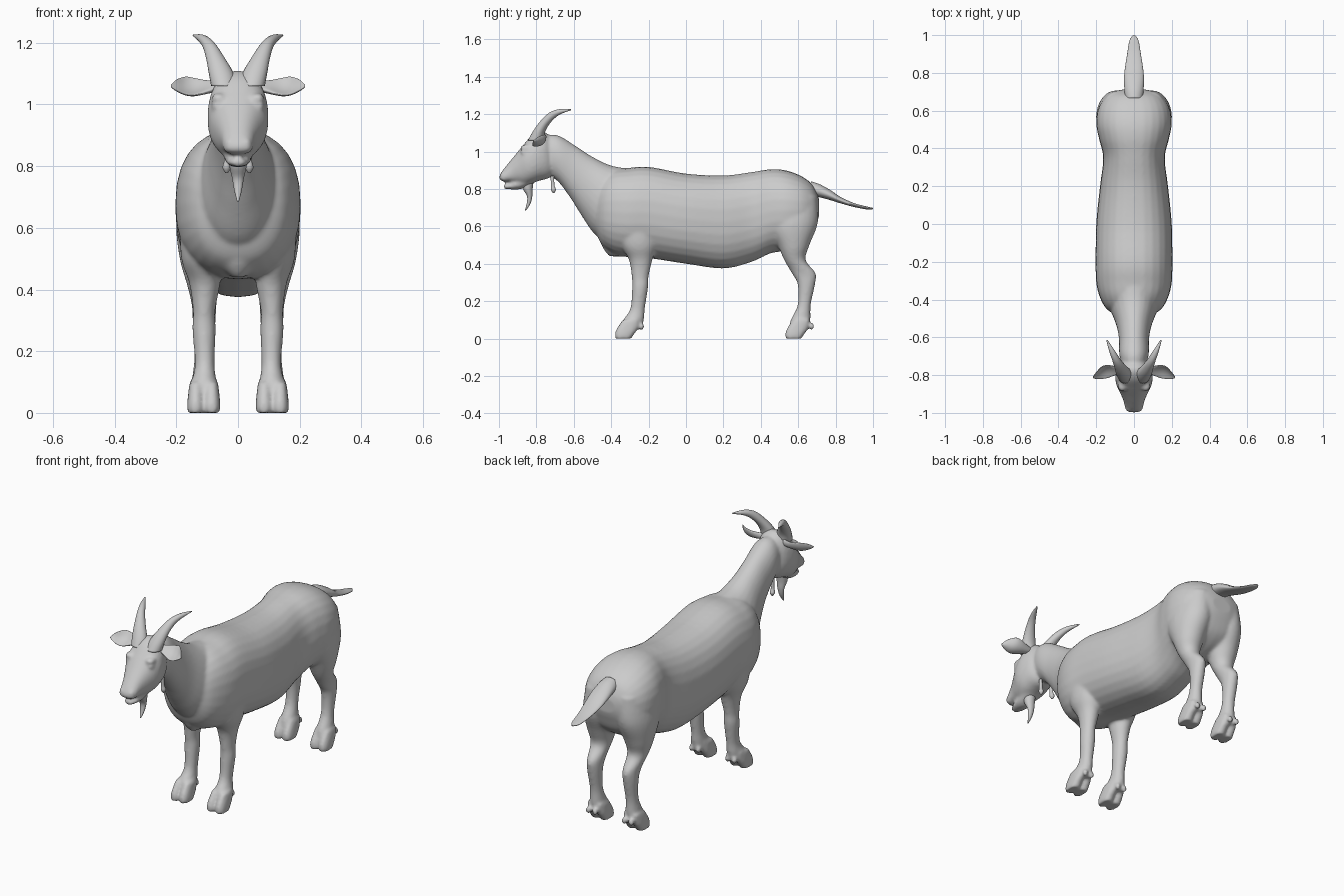
import bpy, bmesh, math
from mathutils import Vector


def spline(rows, steps=5):
    # Catmull-Rom interpolation through rows of numbers
    out = []
    for i in range(len(rows) - 1):
        a, b, c, d = (rows[max(0, min(len(rows) - 1, i + k))] for k in (-1, 0, 1, 2))
        for s in range(steps):
            t = s / steps
            out.append([0.5 * (2 * q + (r - p) * t + (2 * p - 5 * q + 4 * r - v) * t * t
                               + (3 * q - p - 3 * r + v) * t ** 3)
                        for p, q, r, v in zip(a, b, c, d)])
    return out + [list(rows[-1])]


def loft(name, rows, side=(1, 0, 0), power=2.0, cup=0.0, mirror=1, n=28):
    # row = x, half width, then the two silhouette points (y, z), (y, z)
    bm = bmesh.new()
    side = Vector(side)
    rings = []
    for x, w, y1, z1, y2, z2 in spline(rows):
        mid = Vector((x, (y1 + y2) / 2, (z1 + z2) / 2))
        up = Vector((0, (y2 - y1) / 2, (z2 - z1) / 2))
        w = max(w, 0.001)
        ring = []
        for k in range(n):
            a = 2 * math.pi * k / n
            c, s = math.cos(a), math.sin(a)
            c = math.copysign(abs(c) ** (2 / power), c)
            s = math.copysign(abs(s) ** (2 / power), s)
            p = mid + up * s + side * (c * w + cup * up.length * (1 - s * s))
            p.x *= mirror
            ring.append(bm.verts.new(p))
        rings.append(ring)
    for r0, r1 in zip(rings, rings[1:]):
        for k in range(n):
            j = (k + 1) % n
            bm.faces.new((r0[k], r0[j], r1[j], r1[k]))
    bm.faces.new(rings[0])
    bm.faces.new(rings[-1])
    return finish(name, bm)


def ball(name, pos, r, stretch=(1, 1, 1)):
    bm = bmesh.new()
    bmesh.ops.create_uvsphere(bm, u_segments=16, v_segments=10, radius=r)
    for v in bm.verts:
        v.co = Vector(pos) + Vector(a * b for a, b in zip(v.co, stretch))
    return finish(name, bm)


def finish(name, bm):
    bmesh.ops.recalc_face_normals(bm, faces=bm.faces)
    me = bpy.data.meshes.new(name)
    bm.to_mesh(me)
    bm.free()
    for p in me.polygons:
        p.use_smooth = True
    ob = bpy.data.objects.new(name, me)
    bpy.context.collection.objects.link(ob)
    return ob


def central(rows):
    return [(0,) + r for r in rows]


def level(rows):
    # horizontal rings: z, x, half width, front y, back y
    return [(x, w, f, z, b, z) for z, x, w, f, b in rows]


body = []

# torso
body.append(loft("body", central([
    (.09, -.485, .58, -.485, .76), (.145, -.45, .50, -.45, .86), (.18, -.39, .455, -.39, .90),
    (.20, -.31, .435, -.31, .912), (.203, -.2, .43, -.2, .918), (.20, 0, .40, 0, .882),
    (.18, .2, .375, .2, .872), (.163, .35, .41, .35, .89), (.185, .45, .455, .45, .905),
    (.20, .53, .47, .53, .90), (.19, .61, .50, .61, .872), (.155, .67, .55, .67, .83),
    (.11, .70, .62, .70, .78), (.06, .712, .66, .712, .74)]), power=2.3))

# neck
body.append(loft("neck", central([
    (.06, -.76, .88, -.78, 1.08), (.078, -.69, .845, -.69, 1.088), (.08, -.62, .755, -.59, 1.03),
    (.095, -.56, .66, -.50, .972), (.125, -.49, .56, -.40, .925), (.14, -.40, .50, -.28, .905)]),
    power=2.1))

# brisket
body.append(loft("brisket", level([
    (.62, 0, .11, -.51, -.35), (.52, 0, .085, -.46, -.3), (.47, 0, .055, -.435, -.3),
    (.44, 0, .02, -.41, -.34)])))

# head and lower jaw
body.append(loft("head", central([
    (.05, -.70, .90, -.72, 1.07), (.083, -.73, .86, -.765, 1.11), (.098, -.78, .845, -.82, 1.09),
    (.095, -.82, .832, -.87, 1.035), (.075, -.86, .822, -.915, .98), (.058, -.90, .83, -.952, .935),
    (.05, -.935, .838, -.982, .897), (.043, -.97, .838, -.997, .87), (.02, -.99, .845, -1.0, .858)]),
    power=2.3))
body.append(loft("jaw", central([
    (.055, -.80, .84, -.80, .9), (.045, -.88, .80, -.9, .86), (.036, -.94, .798, -.94, .832),
    (.02, -.975, .80, -.975, .824)])))

FRONT = [(.62, .115, .075, -.37, -.13), (.5, .12, .064, -.345, -.155), (.42, .108, .05, -.305, -.18),
         (.33, .11, .036, -.29, -.2), (.27, .11, .038, -.288, -.203), (.16, .108, .032, -.298, -.22),
         (.10, .11, .04, -.335, -.225), (.05, .11, .042, -.35, -.24)]
HIND = [(.76, .09, .08, .48, .70), (.62, .1, .1, .43, .705), (.5, .113, .076, .49, .66),
        (.42, .113, .054, .525, .64), (.35, .11, .04, .565, .693), (.29, .11, .037, .597, .69),
        (.18, .11, .032, .597, .667), (.10, .11, .04, .56, .665), (.05, .11, .042, .55, .655)]

for m in (1, -1):
    # legs with cloven hooves and dewclaws
    for name, rows, toe in (("front_leg", FRONT, -.38), ("hind_leg", HIND, .53)):
        body.append(loft(name, level(rows), mirror=m))
        for off in (-.026, .026):
            x = .111 + off
            body.append(loft("hoof", level([
                (.10, x, .020, toe + .04, toe + .13), (.05, x, .026, toe + .008, toe + .12),
                (.02, x, .028, toe, toe + .10), (0, x, .027, toe + .003, toe + .088)]),
                power=2.4, mirror=m))
            body.append(ball("dewclaw", (m * (.111 + off * .8), toe + .142, .065), .015, (1, 1, 1.3)))
    # eyes and brows
    body.append(ball("eye", (m * .07, -.862, .995), .021, (.8, 1.1, .8)))
    body.append(ball("brow", (m * .062, -.855, 1.02), .025, (1, 1.3, .7)))
    # nostrils
    body.append(ball("nostril", (m * .026, -.978, .875), .02, (.9, .8, .8)))
    side = "left" if m == 1 else "right"
    # horns
    loft(side + "_horn", [
        (.045, .042, -.76, 1.06, -.845, 1.06), (.055, .040, -.755, 1.10, -.82, 1.105),
        (.072, .031, -.735, 1.14, -.785, 1.155), (.093, .022, -.705, 1.175, -.735, 1.205),
        (.115, .016, -.67, 1.20, -.68, 1.226), (.143, .004, -.615, 1.221, -.615, 1.227)],
        mirror=m, n=20)
    # ears
    loft(side + "_ear", [
        (.06, .014, -.785, 1.05, -.765, 1.075), (.10, .013, -.80, 1.04, -.755, 1.077),
        (.14, .010, -.815, 1.03, -.748, 1.085), (.17, .009, -.82, 1.032, -.755, 1.09),
        (.20, .007, -.82, 1.045, -.785, 1.08), (.218, .003, -.815, 1.057, -.81, 1.062)],
        side=(0, .65, -.76), cup=.35, mirror=m)
    # wattles
    loft(side + "_wattle", level([
        (.87, .035, .008, -.725, -.705), (.82, .036, .009, -.722, -.703),
        (.795, .037, .013, -.722, -.695), (.778, .037, .004, -.712, -.704)]), mirror=m, n=14)

# tail
loft("tail", central([
    (.045, .64, .76, .67, .84), (.05, .69, .76, .715, .825), (.053, .755, .745, .775, .792),
    (.048, .82, .725, .83, .755), (.036, .90, .703, .905, .722), (.024, .97, .690, .972, .705),
    (.006, 1.0, .692, 1.0, .699)]))

# beard
loft("beard", level([
    (.84, 0, .032, -.88, -.815), (.80, 0, .028, -.872, -.82), (.76, 0, .019, -.85, -.822),
    (.72, 0, .012, -.852, -.832), (.685, 0, .003, -.862, -.855)]), n=16)

# merge the body parts into one smooth skin
bpy.ops.object.select_all(action='DESELECT')
for ob in body:
    ob.select_set(True)
bpy.context.view_layer.objects.active = body[0]
bpy.ops.object.join()
skin = body[0].modifiers.new("skin", 'REMESH')
skin.mode = 'VOXEL'
skin.voxel_size = .008
skin.use_smooth_shade = True
blend = body[0].modifiers.new("blend", 'SMOOTH')
blend.factor = .5
blend.iterations = 8
